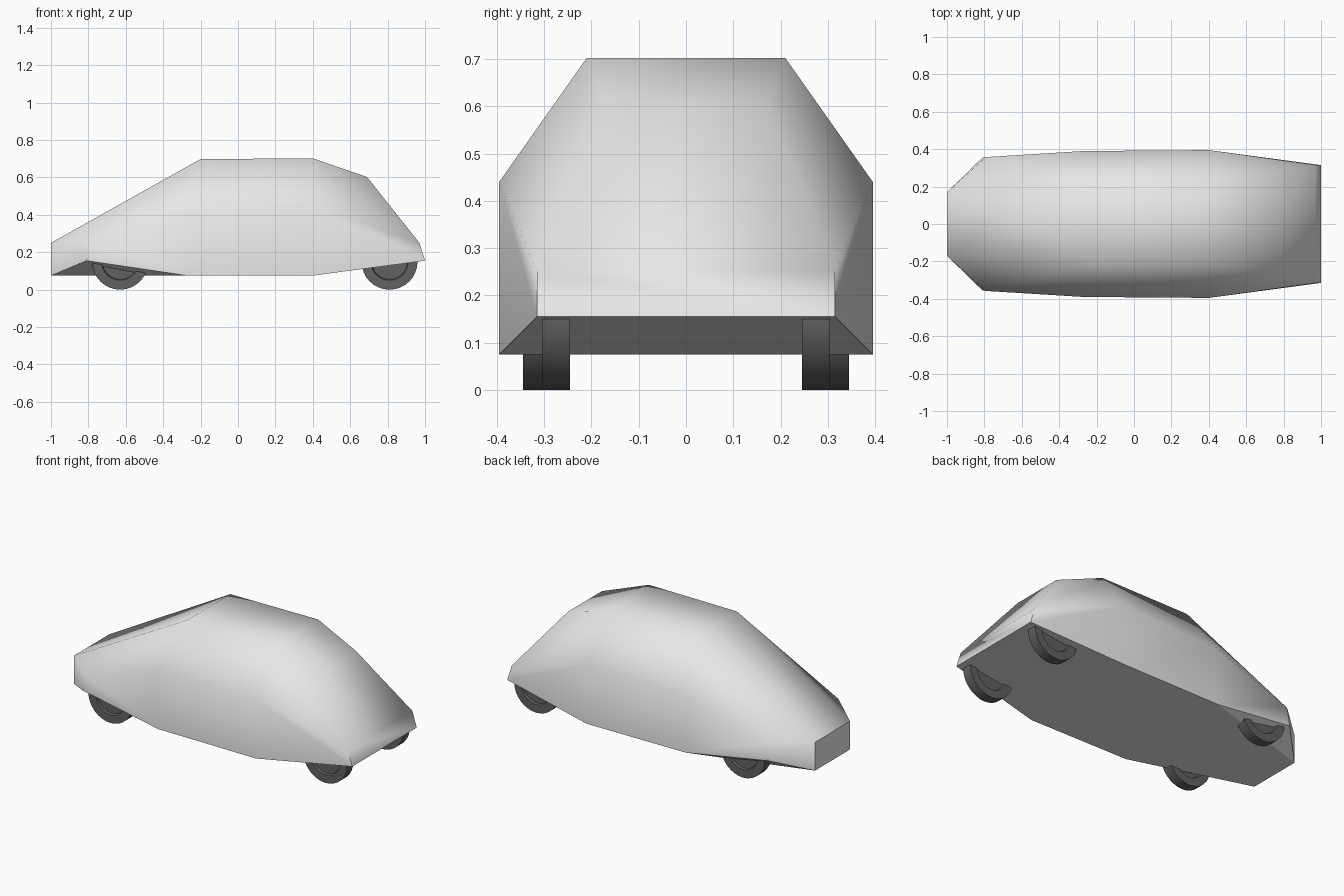
import bpy, bmesh
from math import radians, pi
from mathutils import Matrix

cube = bpy.data.objects.get("Cube")
if cube:
    bpy.data.objects.remove(cube, do_unlink=True)


def material(name, value):
    mat = bpy.data.materials.new(name)
    colour = (value, value, value, 1)
    mat.diffuse_color = colour
    mat.use_nodes = True
    mat.node_tree.nodes["Principled BSDF"].inputs["Base Color"].default_value = colour
    return mat


paint = material("light grey paint", 0.8)
rubber = material("dark grey rubber", 0.12)


def add_object(name, bm, mat):
    mesh = bpy.data.meshes.new(name)
    bm.to_mesh(mesh)
    bm.free()
    mesh.materials.append(mat)
    obj = bpy.data.objects.new(name, mesh)
    bpy.context.collection.objects.link(obj)
    return obj


# Body: half outlines (x, half width, z), mirrored and skinned as one shell
sill = [(-1, .17, .075), (-.81, .355, .155), (-.27, .39, .075), (.4, .395, .075), (1, .315, .155)]
belt = [(-1, .17, .25), (-.79, .358, .26), (-.27, .39, .42), (.4, .395, .44), (.97, .315, .25)]
roof = [(-.2, .21, .698), (.4, .21, .702), (.69, .165, .602)]

bm = bmesh.new()
for x, y, z in sill + belt + roof:
    for side in (-1, 1):
        bm.verts.new((x, side * y, z))
bmesh.ops.convex_hull(bm, input=bm.verts[:])
bmesh.ops.dissolve_limit(bm, angle_limit=radians(0.5), verts=bm.verts[:], edges=bm.edges[:])
bmesh.ops.recalc_face_normals(bm, faces=bm.faces[:])

# Soft body panels, with crisp nose, nose corners and underside
for face in bm.faces:
    face.smooth = True
for edge in bm.edges:
    xs = [v.co.x for v in edge.verts]
    nose = max(xs) < -.78 and abs(xs[0] - xs[1]) < .05
    underside = any(f.normal.z < -.7 for f in edge.link_faces)
    edge.smooth = not (nose or underside or edge.calc_face_angle(0) > radians(58))
add_object("body", bm, paint)


# Wheels: discs with a shallow recess on both faces
def wheel(name, x, y, radius=.15, width=.06):
    bm = bmesh.new()
    bmesh.ops.create_cone(bm, cap_ends=True, segments=32, radius1=radius,
                          radius2=radius, depth=width)
    caps = [f for f in bm.faces if len(f.verts) > 4]
    bmesh.ops.inset_individual(bm, faces=caps, thickness=.05)
    bmesh.ops.inset_individual(bm, faces=caps, thickness=.005, depth=-.012)
    bmesh.ops.transform(bm, matrix=Matrix.Translation((x, y, radius))
                        @ Matrix.Rotation(pi / 2, 4, "X"), verts=bm.verts[:])
    for face in bm.faces:
        face.smooth = True
    for edge in bm.edges:
        edge.smooth = edge.calc_face_angle(0) < radians(30)
    add_object(name, bm, rubber)


for axle, x, y in (("nose", -.63, .315), ("tail", .81, .275)):
    for label, side in (("near", -1), ("far", 1)):
        wheel(f"{axle}_{label}_wheel", x, side * y)
